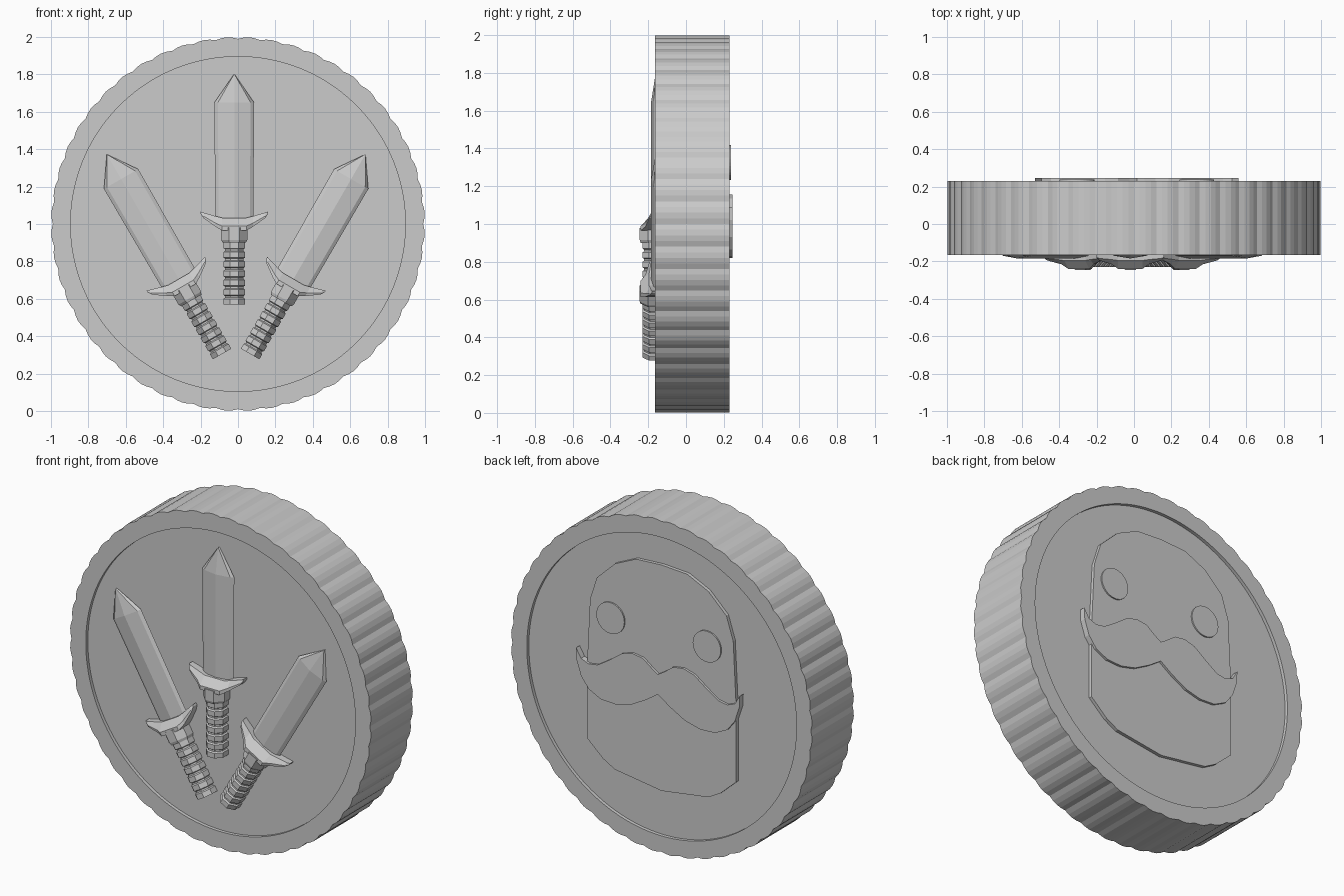
import bpy, bmesh
from math import sin, cos, pi, radians
from mathutils import Matrix, Vector

if "Cube" in bpy.data.objects:
    bpy.data.objects.remove(bpy.data.objects["Cube"])


def loft(name, rings, matrix=None):
    """Skin a stack of equal-length rings and cap both ends."""
    bm = bmesh.new()
    loops = [[bm.verts.new(p) for p in ring] for ring in rings]
    n = len(loops[0])
    for a, b in zip(loops, loops[1:]):
        for i in range(n):
            j = (i + 1) % n
            bm.faces.new((a[i], a[j], b[j], b[i]))
    bm.faces.new(loops[0])
    bm.faces.new(loops[-1])
    bmesh.ops.recalc_face_normals(bm, faces=bm.faces)
    mesh = bpy.data.meshes.new(name)
    bm.to_mesh(mesh)
    bm.free()
    obj = bpy.data.objects.new(name, mesh)
    bpy.context.collection.objects.link(obj)
    if matrix:
        obj.matrix_world = matrix
    return obj


def relief(name, outline, y0, y1):
    """Extrude an (x, z) outline along y."""
    return loft(name, [[(x, y, z) for x, z in outline] for y in (y0, y1)])


def mirrored(half, cx=0.0):
    """Close a half outline, listed from top centre to bottom centre."""
    return [(cx + x, z) for x, z in half] + [(cx - x, z) for x, z in half[-2:0:-1]]


# Coin body: scalloped edge, raised rim, recessed faces
LOBES, STEPS = 52, 4
N = LOBES * STEPS


def coin_ring(y, radius=None):
    ring = []
    for i in range(N):
        a = 2 * pi * i / N
        r = radius or 0.99 + 0.01 * sin(pi * (i % STEPS) / STEPS)
        ring.append((r * cos(a), y, 1 + r * sin(a)))
    return ring


FRONT, BACK, DEPTH, INNER = -0.165, 0.231, 0.02, 0.895
loft("coin_body", [coin_ring(FRONT + DEPTH, INNER), coin_ring(FRONT, INNER),
                   coin_ring(FRONT), coin_ring(BACK),
                   coin_ring(BACK, INNER), coin_ring(BACK - DEPTH, INNER)])

# Back relief: head, eyes and moustache
head = [(0, 1.73), (0.17, 1.72), (0.31, 1.655), (0.43, 1.54), (0.475, 1.40),
        (0.495, 1.0), (0.495, 0.56), (0.39, 0.465), (0.31, 0.42), (0, 0.375)]
relief("head_relief", mirrored(head), 0.20, 0.231)

for side, x in (("left", 0.335), ("right", -0.305)):
    eye = [(x + 0.093 * cos(2 * pi * k / 32), 1.325 + 0.093 * sin(2 * pi * k / 32))
           for k in range(32)]
    relief("eye_" + side, eye, 0.21, 0.239)

moustache = [(0, 1.075), (0.04, 1.10), (0.10, 1.145), (0.17, 1.155), (0.24, 1.135),
             (0.33, 1.07), (0.40, 1.025), (0.46, 1.015), (0.51, 1.035), (0.543, 1.09),
             (0.54, 1.02), (0.51, 0.93), (0.46, 0.865), (0.38, 0.825), (0.28, 0.82),
             (0.18, 0.845), (0.08, 0.90), (0, 0.955)]
relief("moustache", mirrored(moustache, 0.015), 0.20, 0.245)


# Sword parts, built upright with the pommel end at the local origin
def octagon(rx, ry, z, cy):
    return [(rx * cos(pi / 8 + k * pi / 4) / cos(pi / 8),
             cy + ry * sin(pi / 8 + k * pi / 4) / cos(pi / 8), z) for k in range(8)]


def blade_ring(w, z, y_ridge, y_edge):
    return [(-w, y_edge, z), (-w * 0.82, y_edge - 0.012, z), (0, y_ridge, z),
            (w * 0.82, y_edge - 0.012, z), (w, y_edge, z), (0, -0.135, z)]


def wing_ring(x, z_low, z_high, y_low, y_high):
    return [(x, -0.14, z_low), (x, y_low, z_low), (x, y_low, z_low + (z_high - z_low) * 0.35),
            (x, y_high, z_high), (x, -0.14, z_high)]


def sword(label, x, z, tilt):
    m = Matrix.Translation(Vector((x, 0, z))) @ Matrix.Rotation(radians(tilt), 4, 'Y')
    # Blade with a central ridge, bevelled edges and pointed tip
    loft("blade_" + label, [blade_ring(0.102, 0.42, -0.184, -0.158),
                            blade_ring(0.106, 1.08, -0.184, -0.158),
                            blade_ring(0.001, 1.232, -0.16, -0.148)], m)
    # Guard with wings swept toward the tip
    half = [(0.18, 0.484, 0.496, -0.18, -0.178), (0.165, 0.462, 0.491, -0.195, -0.184),
            (0.10, 0.415, 0.472, -0.215, -0.19), (0.065, 0.395, 0.463, -0.24, -0.195)]
    rings = [wing_ring(-s[0], *s[1:]) for s in half]
    rings += [wing_ring(s[0], *s[1:]) for s in reversed(half)]
    loft("guard_" + label, rings, m)
    # Collar below the guard
    loft("collar_" + label, [octagon(0.062, 0.07, 0.33, -0.17), octagon(0.07, 0.075, 0.345, -0.17),
                             octagon(0.07, 0.075, 0.41, -0.17)], m)
    # Ribbed grip
    grip = []
    for k in range(7):
        b = k * 0.05
        grip += [octagon(0.057, 0.06, b, -0.17), octagon(0.057, 0.06, b + 0.03, -0.17),
                 octagon(0.049, 0.052, b + 0.036, -0.17), octagon(0.049, 0.052, b + 0.045, -0.17)]
    loft("grip_" + label, grip, m)


sword("middle", -0.02, 0.57, 0)
sword("left", -0.085, 0.305, -30)
sword("right", 0.065, 0.305, 30)
